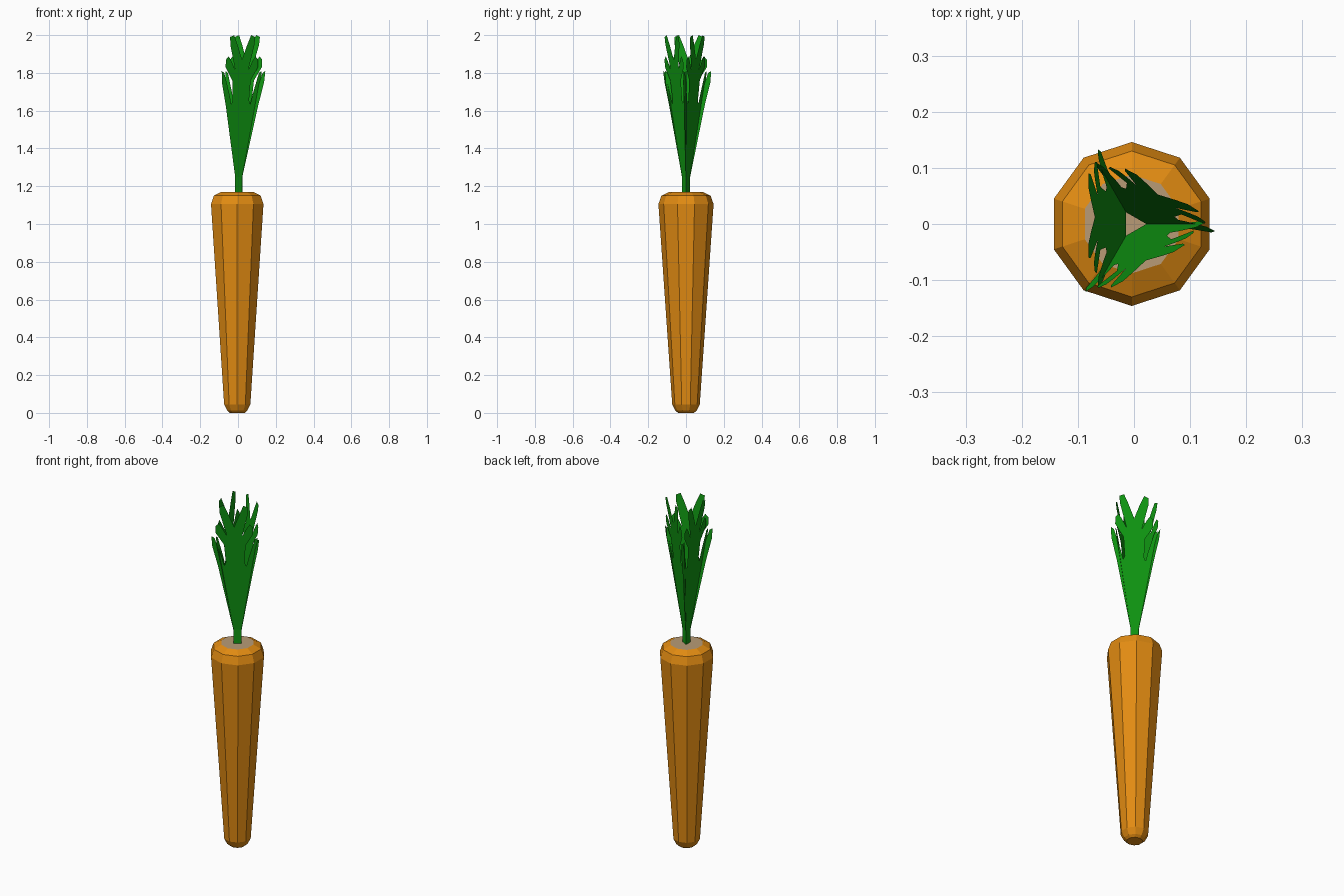
import bpy, bmesh, math

if "Cube" in bpy.data.objects:
    bpy.data.objects.remove(bpy.data.objects["Cube"])


def material(name, rgb):
    m = bpy.data.materials.new(name)
    m.diffuse_color = (*rgb, 1)
    m.use_nodes = True
    m.node_tree.nodes["Principled BSDF"].inputs["Base Color"].default_value = m.diffuse_color
    return m


ORANGE = material("carrot orange", (0.76, 0.26, 0.006))
TAN = material("crown tan", (0.48, 0.33, 0.18))
GREEN = material("leaf green", (0.005, 0.31, 0.006))


def finish(bm, name, mats):
    me = bpy.data.meshes.new(name)
    bm.to_mesh(me)
    bm.free()
    for m in mats:
        me.materials.append(m)
    ob = bpy.data.objects.new(name, me)
    bpy.context.collection.objects.link(ob)
    return ob


# Root: ten-sided lathe with rounded shoulder and tip
SIDES, CX = 10, -0.004
profile = [(0.042, 0.0), (0.056, 0.012), (0.073, 0.045),
           (0.146, 1.105), (0.13, 1.15), (0.088, 1.17)]
bm = bmesh.new()
rings = []
for r, z in profile:
    angles = [math.radians(18 + 36 * i) for i in range(SIDES)]
    rings.append([bm.verts.new((CX + r * math.cos(a), r * math.sin(a), z)) for a in angles])
for low, high in zip(rings, rings[1:]):
    for i in range(SIDES):
        j = (i + 1) % SIDES
        bm.faces.new((low[i], low[j], high[j], high[i]))
bm.faces.new(rings[0][::-1])
bm.faces.new(rings[-1]).material_index = 1   # pale crown
finish(bm, "carrot_root", [ORANGE, TAN])

# Leaf: half outline (half width, height) of a feathery flat blade above a stem
half = [(0.022, 1.25), (0.092, 1.63), (0.119, 1.75), (0.122, 1.81), (0.106, 1.80),
        (0.072, 1.69), (0.058, 1.635), (0.050, 1.655), (0.056, 1.76),
        (0.099, 1.83), (0.098, 1.87), (0.082, 1.888), (0.066, 1.865), (0.040, 1.815),
        (0.074, 1.95), (0.076, 1.99), (0.052, 2.0), (0.030, 1.95)]
outline = [(-u, z) for u, z in half] + [(0, 1.87)] + half[::-1]


def add_leaf(name, degrees):
    a = math.radians(degrees)
    out, side = (math.cos(a), math.sin(a)), (-math.sin(a), math.cos(a))
    bm = bmesh.new()

    def vert(u, z):
        rise = max(z - 1.25, 0)
        r = 0.012 + 0.09 * rise       # leans outwards
        t = u - 0.02 * rise           # and a little sideways
        return bm.verts.new((CX * 0.5 + out[0] * r + side[0] * t,
                             out[1] * r + side[1] * t, z))

    blade = [vert(u, z) for u, z in outline]
    stem = [vert(0.022, 1.168), vert(-0.022, 1.168)]
    bm.faces.new(blade[::-1])
    bm.faces.new((stem[1], stem[0], blade[-1], blade[0]))
    bmesh.ops.triangulate(bm, faces=bm.faces[:])
    bm.normal_update()
    # make every face point away from the middle
    for f in bm.faces:
        if f.normal.x * out[0] + f.normal.y * out[1] < 0:
            f.normal_flip()
    bmesh.ops.dissolve_limit(bm, angle_limit=0.01, verts=bm.verts[:], edges=bm.edges[:])
    return finish(bm, name, [GREEN])


for name, degrees in (("leaf_left", 180), ("leaf_front", -60), ("leaf_back", 60)):
    add_leaf(name, degrees)
